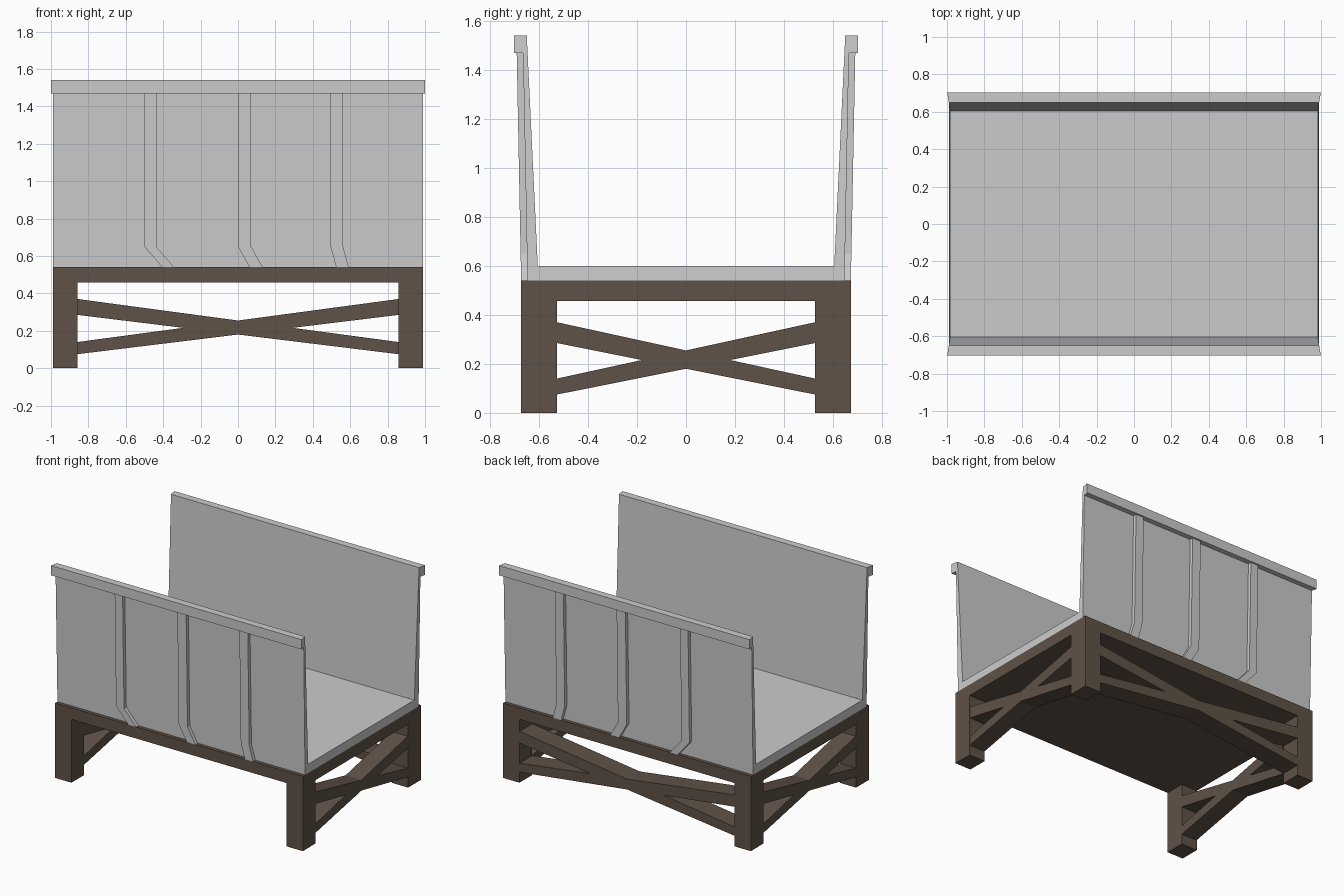
import bpy, bmesh

if "Cube" in bpy.data.objects:
    bpy.data.objects.remove(bpy.data.objects["Cube"])

wood = bpy.data.materials.new("dark_wood")
wood.diffuse_color = (0.115, 0.084, 0.063, 1)
wood.use_nodes = True
wood.node_tree.nodes["Principled BSDF"].inputs["Base Color"].default_value = wood.diffuse_color


def make(name, verts, faces, mat=None):
    me = bpy.data.meshes.new(name)
    me.from_pydata(verts, [], faces)
    bm = bmesh.new()
    bm.from_mesh(me)
    bmesh.ops.recalc_face_normals(bm, faces=bm.faces)
    bm.to_mesh(me)
    bm.free()
    ob = bpy.data.objects.new(name, me)
    bpy.context.collection.objects.link(ob)
    if mat:
        me.materials.append(mat)
    return ob


def loft(name, loop_a, loop_b, mat=None):
    """Solid between two matching outlines."""
    n = len(loop_a)
    faces = [tuple(range(n)), tuple(range(n, 2 * n))]
    faces += [(i, (i + 1) % n, n + (i + 1) % n, n + i) for i in range(n)]
    return make(name, list(loop_a) + list(loop_b), faces, mat)


def box(name, x0, x1, y0, y1, z0, z1, mat=None):
    loop = [(x0, y0), (x1, y0), (x1, y1), (x0, y1)]
    return loft(name, [(x, y, z0) for x, y in loop], [(x, y, z1) for x, y in loop], mat)


X, Y = 0.988, 0.673      # stand half size
LX, LY = 0.858, 0.527    # inner faces of the legs

# Wooden stand: platform and four legs
box("platform", -X, X, -Y, Y, 0.457, 0.54, wood)
for sx in (-1, 1):
    for sy in (-1, 1):
        box("leg", *sorted((sx * LX, sx * X)), *sorted((sy * LY, sy * Y)), 0, 0.457, wood)


# Crossed braces: back and both ends, open at the front
def brace(name, half, to_xyz, inner, outer):
    for s in (-1, 1):
        outline = [(-s * half, 0.285), (s * half, 0.075), (s * half, 0.14), (-s * half, 0.37)]
        loft(name, [to_xyz(u, inner, z) for u, z in outline],
             [to_xyz(u, outer, z) for u, z in outline], wood)


brace("back_brace", LX, lambda u, d, z: (u, d, z), LY, Y - 0.002)
for sx in (-1, 1):
    brace("end_brace", LY, lambda u, d, z: (sx * d, u, z), LX, X - 0.002)

# Trough: U-shaped section with outward lips, ends flaring slightly (y, z, end x)
half = [(0.647, 0.54, 0.988), (0.665, 1.47, 0.99), (0.703, 1.47, 0.999),
        (0.703, 1.54, 0.999), (0.65, 1.54, 0.99), (0.605, 0.60, 0.983)]
section = half + [(-y, z, x) for y, z, x in reversed(half)]
loft("trough", [(-x, y, z) for y, z, x in section], [(x, y, z) for y, z, x in section])

# Ribs on both outer walls, kinked sideways at the foot (left x, width, foot shift)
for x, w, shift in ((-0.50, 0.063, 0.095), (0.0, 0.07, 0.062), (0.495, 0.067, 0.03)):
    for sy in (-1, 1):
        outline = [(x + shift, 0.54), (x + shift + w, 0.54), (x + w, 0.65),
                   (x + w, 1.47), (x, 1.47), (x, 0.65)]
        loft("rib", [(u, sy * (0.635 + 0.0194 * (z - 0.54)), z) for u, z in outline],
             [(u, sy * (0.673 + 0.0194 * (z - 0.54)), z) for u, z in outline])
